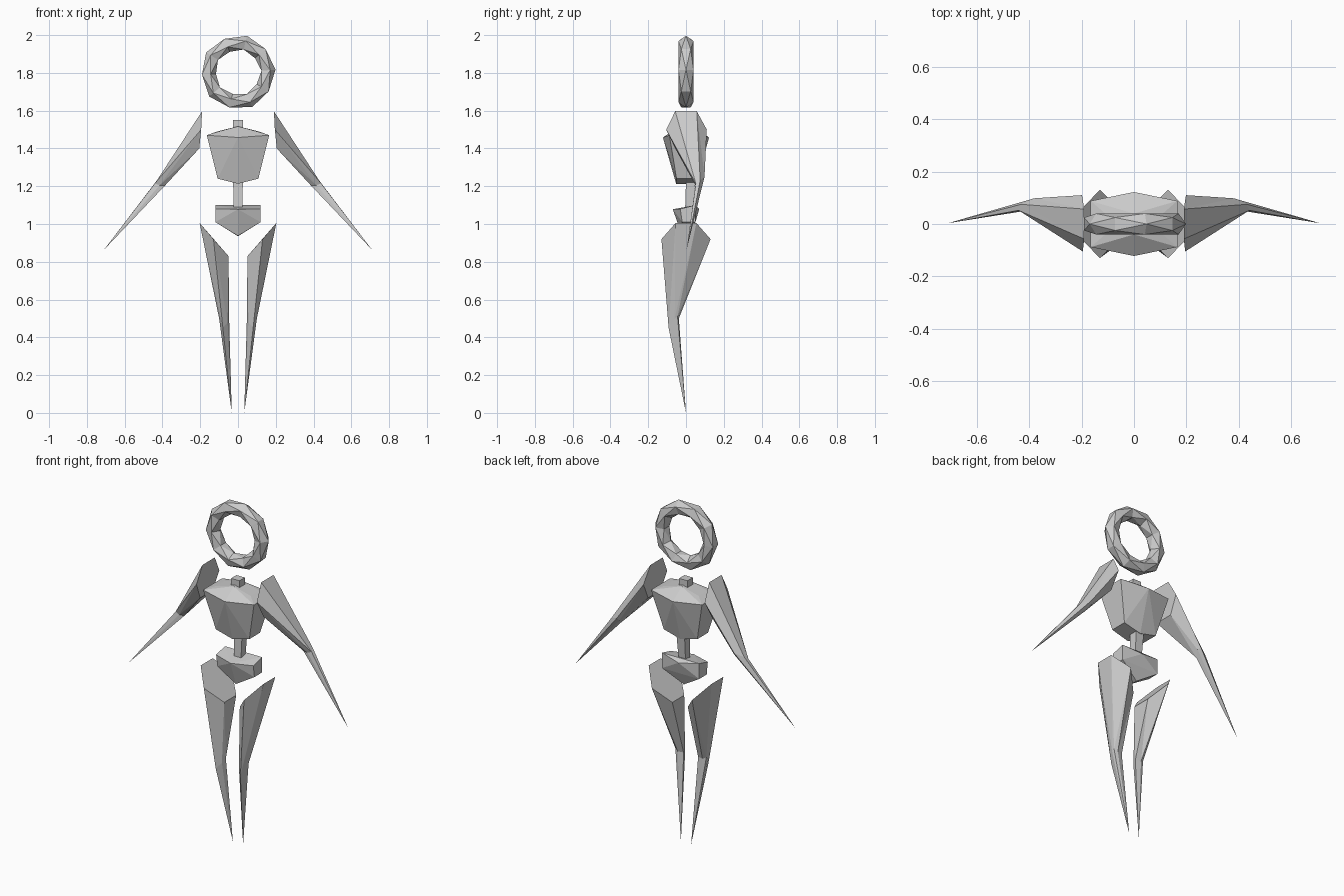
import bpy, bmesh, math

if "Cube" in bpy.data.objects:
    bpy.data.objects.remove(bpy.data.objects["Cube"])

grey = bpy.data.materials.new("grey")
grey.diffuse_color = (0.6, 0.6, 0.6, 1)
grey.use_nodes = True
grey.node_tree.nodes["Principled BSDF"].inputs["Base Color"].default_value = grey.diffuse_color


def finish(name, bm):
    bmesh.ops.recalc_face_normals(bm, faces=bm.faces[:])
    me = bpy.data.meshes.new(name)
    bm.to_mesh(me)
    bm.free()
    me.materials.append(grey)
    ob = bpy.data.objects.new(name, me)
    bpy.context.collection.objects.link(ob)
    return ob


def hull(name, pts):
    """Faceted solid around points; every x is mirrored."""
    bm = bmesh.new()
    for p in {(s * x, y, z) for x, y, z in pts for s in (1, -1)}:
        bm.verts.new(p)
    bmesh.ops.convex_hull(bm, input=bm.verts[:])
    bmesh.ops.dissolve_limit(bm, angle_limit=0.01, verts=bm.verts[:], edges=bm.edges[:])
    return finish(name, bm)


def limb(name, root, joint, tip, side):
    """Loft a capped root section to a joint section and then to a point."""
    bm = bmesh.new()
    a, b = [[bm.verts.new((side * x, y, z)) for x, y, z in ring] for ring in (root, joint)]
    t = bm.verts.new((side * tip[0], tip[1], tip[2]))
    n = len(a)
    bm.faces.new(a)
    for i in range(n):
        j = (i + 1) % n
        bm.faces.new((a[i], a[j], b[j]))
        bm.faces.new((a[i], b[j], b[i]))
        bm.faces.new((b[i], b[j], t))
    return finish(name, bm)


# Ring head: five-sided sections, every other one turned by half a step
bm = bmesh.new()
rings = []
for i in range(10):
    a = math.radians(4 + 36 * i)
    ring = []
    for j in range(5):
        t = math.radians(72 * j + 36 * (i % 2))
        r = 0.158 + 0.041 * math.cos(t)
        ring.append(bm.verts.new((r * math.cos(a), 0.042 * math.sin(t), 1.803 + r * math.sin(a))))
    rings.append(ring)
for i in range(10):
    e, o = rings[i], rings[(i + 1) % 10]
    if i % 2:
        e, o = o, e
    for j in range(5):
        k = (j + 1) % 5
        bm.faces.new((e[j], e[k], o[j]))
        bm.faces.new((e[k], o[k], o[j]))
finish("ring_head", bm)

# Neck, chest, waist and pelvis
hull("neck", [(0.027, y, z) for y in (-0.025, 0.025) for z in (1.5, 1.55)])
hull("chest", [p for s in (1, -1) for p in (
    (0.165, 0.088 * s, 1.47), (0, 0.122 * s, 1.458),
    (0, 0.04 * s, 1.517), (0.11, 0.04 * s, 1.49),
    (0.108, 0.05 * s, 1.24), (0, 0.052 * s, 1.213))])
hull("waist", [(0.026, 0.0, 1.225), (0.026, 0.05, 1.225),
               (0.022, -0.005, 1.07), (0.022, 0.035, 1.07)])
hull("pelvis", [(0.12, -0.03, 1.08), (0.12, 0.05, 1.1), (0.12, 0.05, 1.01),
                (0.12, -0.02, 1.01), (0, -0.07, 1.078), (0, 0.07, 1.08),
                (0, 0.02, 0.935), (0, -0.02, 0.937)])

# Arms and legs: hexagonal root, slim joint, pointed end
arm_root = [(0.19, -0.057, 1.597), (0.19, 0.057, 1.597), (0.198, 0.11, 1.5),
            (0.205, 0.057, 1.4), (0.205, -0.057, 1.4), (0.195, -0.105, 1.5)]
elbow = [(0.44, 0.052, 1.215), (0.43, 0.075, 1.23), (0.38, 0.098, 1.25),
         (0.37, 0.085, 1.235), (0.385, 0.055, 1.205), (0.415, 0.05, 1.205)]
leg_root = [(0.203, -0.055, 1.005), (0.13, -0.13, 0.92), (0.05, -0.055, 0.83),
            (0.05, 0.055, 0.83), (0.13, 0.13, 0.92), (0.203, 0.055, 1.005)]
knee = [(0.1, -0.06, 0.5), (0.08, -0.092, 0.45), (0.055, -0.07, 0.48),
        (0.047, -0.045, 0.5), (0.08, -0.038, 0.5), (0.1, -0.045, 0.51)]
for label, side in (("right", -1), ("left", 1)):
    limb(label + "_arm", arm_root, elbow, (0.71, 0.003, 0.863), side)
    limb(label + "_leg", leg_root, knee, (0.033, 0, 0), side)
